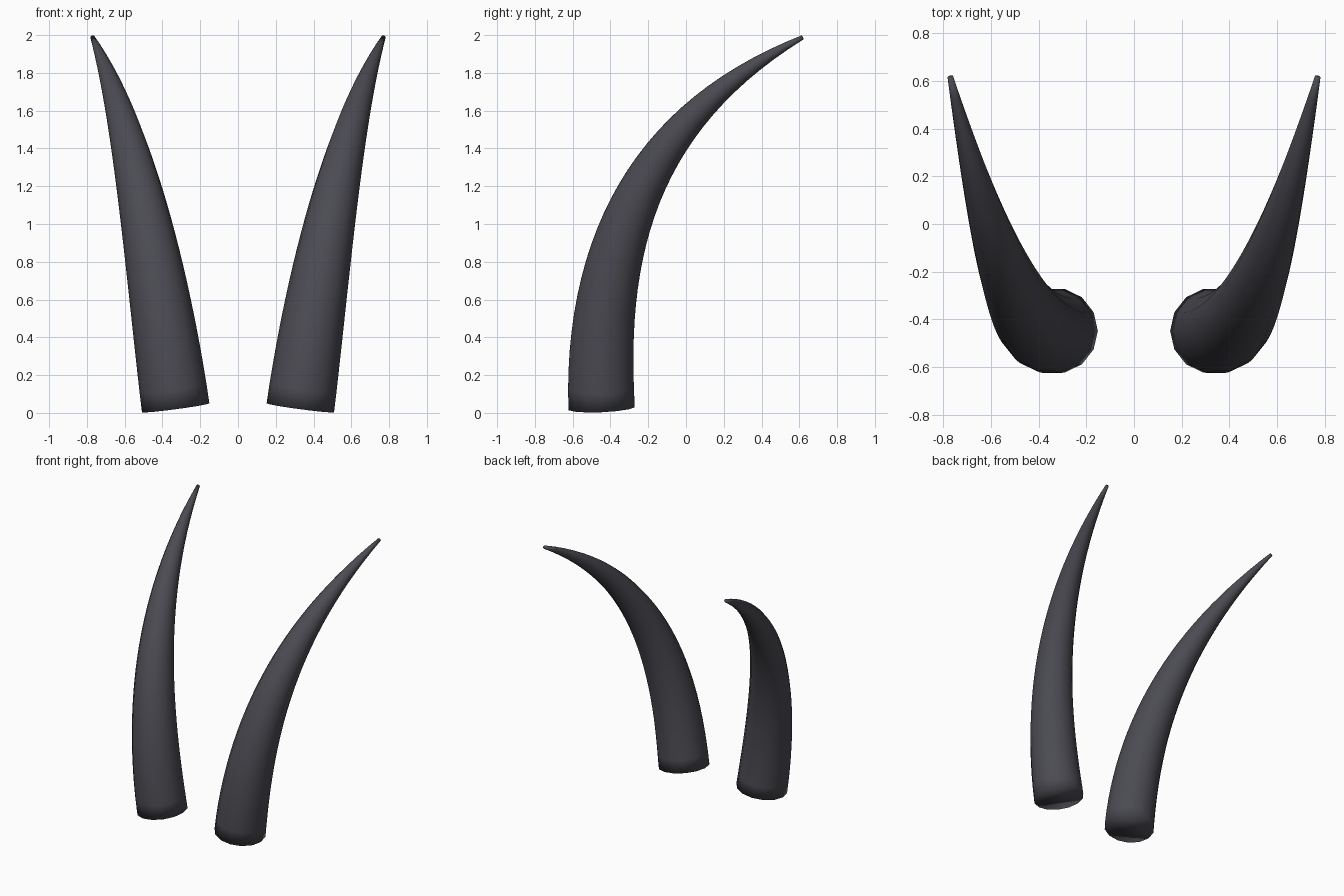
import bpy, bmesh, math
from mathutils import Vector

if "Cube" in bpy.data.objects:
    bpy.data.objects.remove(bpy.data.objects["Cube"])

SIDES, RINGS = 14, 28
TIP_R, BASE_R = 0.012, 0.18

# Centre line of the left horn as one cubic curve
P = [Vector(p) for p in ((-0.33, -0.447, 0.027), (-0.45, -0.486, 0.93),
                         (-0.583, -0.185, 1.585), (-0.77, 0.617, 1.988))]

horn_mat = bpy.data.materials.new("charcoal horn")
horn_mat.diffuse_color = (0.07, 0.07, 0.085, 1)
horn_mat.use_nodes = True
horn_mat.node_tree.nodes["Principled BSDF"].inputs["Base Color"].default_value = horn_mat.diffuse_color


def centre(t):
    s = 1 - t
    return P[0]*s**3 + P[1]*3*s*s*t + P[2]*3*s*t*t + P[3]*t**3


def tangent(t):
    s = 1 - t
    return ((P[1]-P[0])*s*s + (P[2]-P[1])*2*s*t + (P[3]-P[2])*t*t).normalized()


def make_horn(name, side):
    bm = bmesh.new()
    rings = []
    for i in range(RINGS):
        t = i / (RINGS - 1)
        c, d = centre(t), tangent(t)
        u = (Vector((1, 0, 0)) - d * d.x).normalized()
        v = d.cross(u)
        r = TIP_R + (BASE_R - TIP_R) * (1 - t**1.45)
        ring = []
        for k in range(SIDES):
            a = math.tau * k / SIDES
            p = c + (u * math.cos(a) + v * math.sin(a)) * r
            ring.append(bm.verts.new((p.x * side, p.y, p.z)))
        rings.append(ring)
    # Side walls
    for lo, hi in zip(rings, rings[1:]):
        for k in range(SIDES):
            n = (k + 1) % SIDES
            bm.faces.new((lo[k], lo[n], hi[n], hi[k]))
    # Base and tip caps
    bm.faces.new(rings[0][::-1])
    bm.faces.new(rings[-1])
    bmesh.ops.recalc_face_normals(bm, faces=bm.faces)
    for f in bm.faces:
        f.smooth = True
    mesh = bpy.data.meshes.new(name)
    bm.to_mesh(mesh)
    bm.free()
    mesh.materials.append(horn_mat)
    bpy.context.collection.objects.link(bpy.data.objects.new(name, mesh))


# Mirrored pair
make_horn("left_horn", 1)
make_horn("right_horn", -1)
